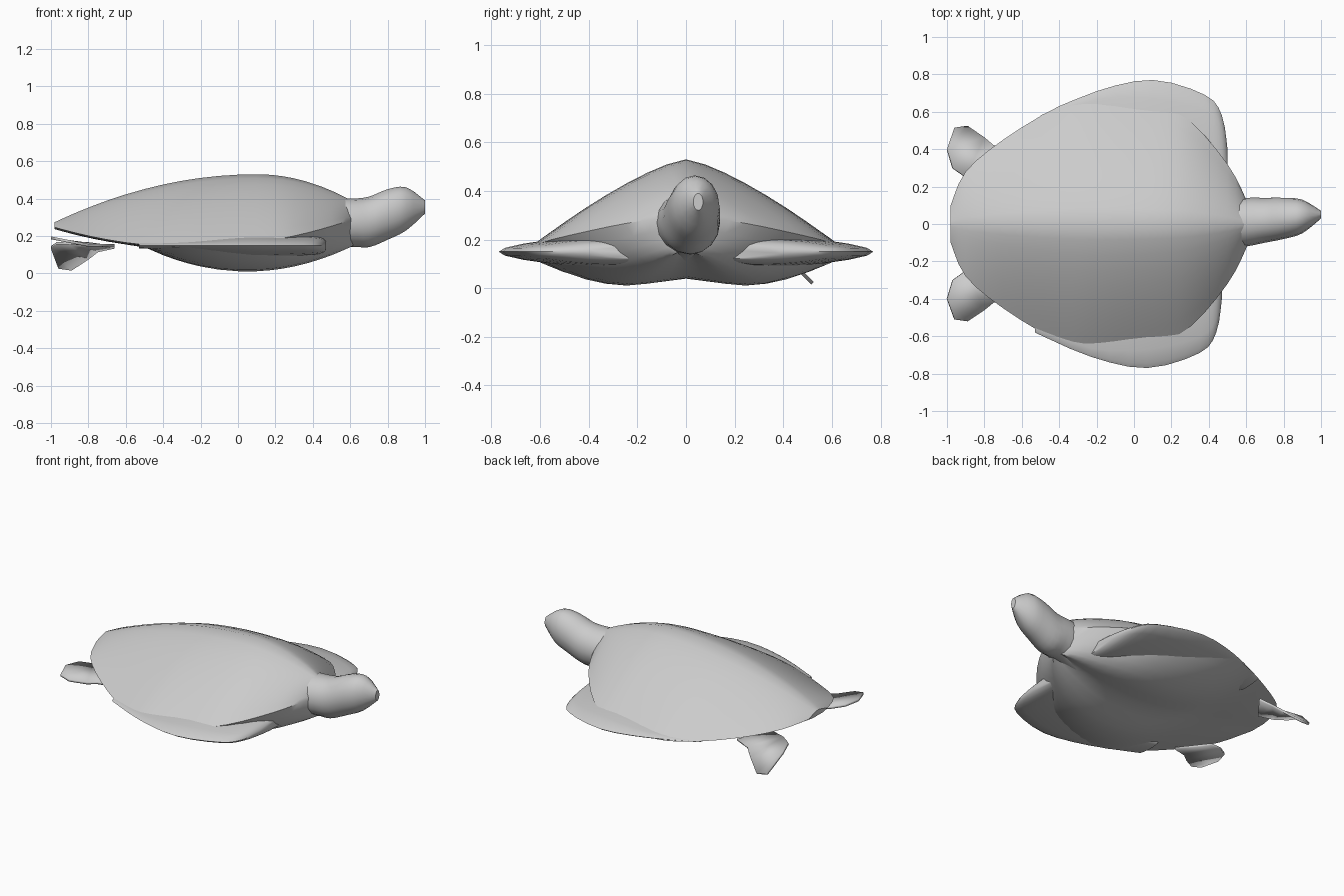
import bpy
import bmesh
from math import cos, sin, pi, radians
from mathutils import Vector

if "Cube" in bpy.data.objects:
    bpy.data.objects.remove(bpy.data.objects["Cube"])

GREY = (0.6, 0.6, 0.6, 1)
skin = bpy.data.materials.new("pale grey")
skin.use_nodes = True
skin.diffuse_color = GREY
skin.node_tree.nodes["Principled BSDF"].inputs["Base Color"].default_value = GREY

SIDES = 16
STEPS = 3


def finish(name, bm):
    """Turn a bmesh into a smooth-shaded grey object."""
    bmesh.ops.recalc_face_normals(bm, faces=bm.faces)
    mesh = bpy.data.meshes.new(name)
    bm.to_mesh(mesh)
    bm.free()
    mesh.materials.append(skin)
    obj = bpy.data.objects.new(name, mesh)
    bpy.context.collection.objects.link(obj)
    bpy.ops.object.select_all(action="DESELECT")
    obj.select_set(True)
    bpy.context.view_layer.objects.active = obj
    bpy.ops.object.shade_smooth_by_angle(angle=radians(40))
    return obj


def loft(name, rings):
    """Skin a list of equal-length rings and cap both ends."""
    bm = bmesh.new()
    loops = [[bm.verts.new(point) for point in ring] for ring in rings]
    count = len(loops[0])
    for here, ahead in zip(loops, loops[1:]):
        for i in range(count):
            j = (i + 1) % count
            bm.faces.new((here[i], here[j], ahead[j], ahead[i]))
    bm.faces.new(loops[0])
    bm.faces.new(loops[-1])
    return finish(name, bm)


def smooth_rows(rows):
    """Fill in rows between the given ones along a smooth spline."""
    keys = [Vector(row) for row in rows]
    keys = [keys[0]] + keys + [keys[-1]]
    result = []
    for before, start, end, after in zip(keys, keys[1:], keys[2:], keys[3:]):
        for step in range(STEPS):
            t = step / STEPS
            into, out = (end - before) / 2, (after - start) / 2
            bend = (into + out - 2 * (end - start)) * t
            result.append(start + t * (into + t * (3 * (end - start) - 2 * into - out + bend)))
    return result + [keys[-1]]


def circle():
    """Cosine and sine around a full turn."""
    angles = [2 * pi * i / SIDES for i in range(SIDES)]
    return [(cos(a), sin(a)) for a in angles]


# Shell and belly: ridged arch above, shallow twin-keeled curve below
def body_ring(x, half):
    rim = 0.14 + 0.2 * (x + 0.25) ** 2
    fall = 0.22 if x < 0.1 else 0.55
    ridge = 0.53 - fall * (x - 0.1) ** 2
    belly = min(rim - 0.01, 0.01 + 0.43 * (x - 0.05) ** 2)
    across = [i / SIDES * 2 - 1 for i in range(SIDES + 1)]
    top = [(x, half * t, rim + (ridge - rim) * (1 - abs(t) ** 1.36)) for t in across]
    low = []
    for t in reversed(across[1:-1]):
        depth = 1 - max(0, abs(t) - 0.35) ** 2 * 2.4 - 0.2 * max(0, 1 - 3 * abs(t))
        low.append((x, half * t, rim - (rim - belly) * depth))
    return top + low


# Rows are x and half width
BODY = [(-0.98, 0.1), (-0.9, 0.28), (-0.7, 0.45), (-0.4, 0.63), (-0.2, 0.68),
        (0.1, 0.64), (0.3, 0.55), (0.5, 0.32), (0.6, 0.13), (0.62, 0.06)]
loft("shell_and_belly", [body_ring(*row) for row in smooth_rows(BODY)])


# Head and neck: rounded rings drifting slightly to the left
def head_ring(x, half, bottom, top):
    middle, tall = (top + bottom) / 2, (top - bottom) / 2
    return [(x, (x - 0.5) / 10 + half * c, middle + tall * s) for c, s in circle()]


# Rows are x, half width, bottom and top
HEAD = [(0.4, 0.14, 0.1, 0.4), (0.6, 0.13, 0.14, 0.4), (0.7, 0.12, 0.14, 0.41),
        (0.8, 0.11, 0.18, 0.45), (0.9, 0.09, 0.23, 0.46), (1, 0.02, 0.32, 0.39)]
loft("head_and_neck", [head_ring(*row) for row in smooth_rows(HEAD)])


# Front flippers: swept back under the rim, bulky shoulder thinning outwards
def paddle_ring(side, x, inner, outer):
    width = outer - inner
    ring = []
    for c, s in circle():
        t = (1 + c) / 2
        z = 0.15 + 0.12 * width * s * (1 - t / 2)
        ring.append((x, side * (inner + width * t), z))
    return ring


# Rows are x, inner edge and outer edge
PADDLE = [(-0.5, 0.4, 0.58), (-0.2, 0.4, 0.71), (0.1, 0.1, 0.77),
          (0.38, 0.1, 0.69), (0.47, 0.1, 0.58), (0.5, 0.1, 0.4)]
for label, side, sweep in (("left", 1, 0), ("right", -1, -0.03)):
    loft(label + "_front_flipper",
         [paddle_ring(side, x + sweep, *edges) for x, *edges in smooth_rows(PADDLE)])


# Hind flippers: thin mirrored plates, the left drooping and the right raised
def plate(name, side, height):
    bm = bmesh.new()
    bm.faces.new([bm.verts.new((x, side * y, height(x, y))) for x, y in HIND])
    bmesh.ops.triangulate(bm, faces=bm.faces)
    solid = finish(name, bm).modifiers.new("thickness", "SOLIDIFY")
    solid.thickness = 0.015
    solid.offset = 0


HIND = [(-0.66, 0.4), (-0.75, 0.42), (-0.8, 0.46), (-0.89, 0.52), (-0.96, 0.51),
        (-1, 0.4), (-0.97, 0.3), (-0.9, 0.25), (-0.8, 0.22)]
plate("left_hind_flipper", 1, lambda x, y: 0.16 - max(0, y - 0.38))
plate("right_hind_flipper", -1, lambda x, y: 0.15 + 0.2 * max(0, -0.8 - x))
